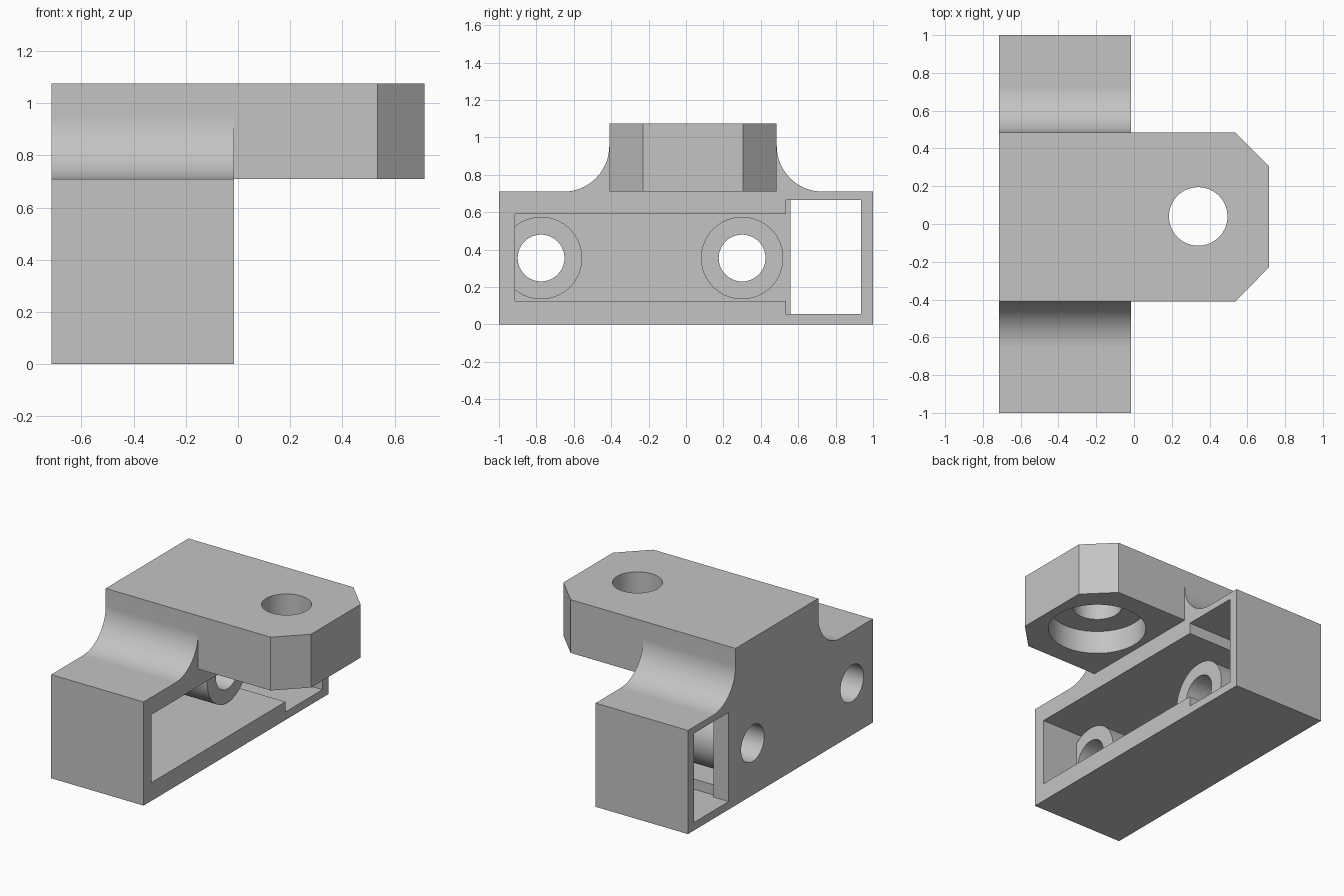
import bpy, bmesh
from math import sin, cos, pi, radians
from mathutils import Matrix, Vector

if "Cube" in bpy.data.objects:
    bpy.data.objects.remove(bpy.data.objects["Cube"], do_unlink=True)

grey = bpy.data.materials.new("plain grey")
grey.use_nodes = True
colour = (0.55, 0.55, 0.55, 1)
grey.diffuse_color = colour
grey.node_tree.nodes["Principled BSDF"].inputs["Base Color"].default_value = colour


def finish(bm, name):
    bmesh.ops.recalc_face_normals(bm, faces=bm.faces)
    mesh = bpy.data.meshes.new(name)
    bm.to_mesh(mesh)
    bm.free()
    mesh.materials.append(grey)
    obj = bpy.data.objects.new(name, mesh)
    bpy.context.collection.objects.link(obj)
    return obj


def prism(name, points, offset):
    """Extrude a closed outline of 3D points."""
    bm = bmesh.new()
    face = bm.faces.new([bm.verts.new(p) for p in points])
    ext = bmesh.ops.extrude_face_region(bm, geom=[face])
    verts = [g for g in ext["geom"] if isinstance(g, bmesh.types.BMVert)]
    bmesh.ops.translate(bm, verts=verts, vec=Vector(offset))
    return finish(bm, name)


def box(name, x, y, z):
    outline = [(x[0], y[a], z[b]) for a, b in ((0, 0), (1, 0), (1, 1), (0, 1))]
    return prism(name, outline, (x[1] - x[0], 0, 0))


def cylinder(name, radius, start, end):
    start, end = Vector(start), Vector(end)
    axis = end - start
    bm = bmesh.new()
    turn = axis.to_track_quat('Z', 'Y').to_matrix().to_4x4()
    bmesh.ops.create_cone(bm, cap_ends=True, segments=64, radius1=radius,
                          radius2=radius, depth=axis.length,
                          matrix=Matrix.Translation((start + end) / 2) @ turn)
    return finish(bm, name)


def combine(target, tool, operation):
    mod = target.modifiers.new(operation.lower(), 'BOOLEAN')
    mod.operation, mod.object, mod.solver = operation, tool, 'EXACT'
    bpy.context.view_layer.objects.active = target
    bpy.ops.object.modifier_apply(modifier=mod.name)
    bpy.data.objects.remove(tool, do_unlink=True)


# Main dimensions
BACK, FRONT, TIP = -0.715, -0.015, 0.715
BLOCK_TOP, TOP = 0.71, 1.075
ARM_RIGHT, ARM_LEFT = -0.41, 0.485
R, STEPS, CUT = 0.245, 16, 0.18

# Block with filleted shoulders, swept along x
profile = [(-1, 0), (-1, BLOCK_TOP)]
arc = [i * pi / 2 / STEPS for i in range(STEPS + 1)]
profile += [(ARM_RIGHT - R + R * sin(t), BLOCK_TOP + R - R * cos(t)) for t in arc]
profile += [(ARM_RIGHT, TOP), (ARM_LEFT, TOP)]
profile += [(ARM_LEFT + R - R * sin(t), BLOCK_TOP + R - R * cos(t)) for t in reversed(arc)]
profile += [(1, BLOCK_TOP), (1, 0)]
bracket = prism("bracket_body", [(BACK, y, z) for y, z in profile], (FRONT - BACK, 0, 0))

# Overhanging arm with chamfered tip
arm_outline = [(-0.3, ARM_RIGHT), (TIP - CUT, ARM_RIGHT), (TIP, ARM_RIGHT + CUT),
               (TIP, ARM_LEFT - CUT), (TIP - CUT, ARM_LEFT), (-0.3, ARM_LEFT)]
arm = prism("arm", [(x, y, BLOCK_TOP) for x, y in arm_outline], (0, 0, TOP - BLOCK_TOP))
combine(bracket, arm, 'UNION')

# Hollow pocket, taller end slot and window through the rear wall
WALL = -0.6
combine(bracket, box("pocket", (WALL, 0.1), (-0.915, 0.6), (0.125, 0.59)), 'DIFFERENCE')
combine(bracket, box("slot", (WALL, 0.1), (0.535, 0.935), (0.055, 0.665)), 'DIFFERENCE')
combine(bracket, box("window", (-0.8, -0.5), (0.56, 0.935), (0.055, 0.665)), 'DIFFERENCE')

# Screw bosses with through holes
for y in (-0.775, 0.3):
    boss = cylinder("boss", 0.22, (-0.65, y, 0.355), (-0.29, y, 0.355))
    combine(bracket, boss, 'UNION')
    bore = cylinder("bore", 0.125, (-0.8, y, 0.355), (-0.2, y, 0.355))
    combine(bracket, bore, 'DIFFERENCE')

# Arm hole with counterbore underneath
for radius, top in ((0.155, 1.2), (0.31, BLOCK_TOP + 0.16)):
    hole = cylinder("arm_hole", radius, (0.34, 0.04, 0.6), (0.34, 0.04, top))
    combine(bracket, hole, 'DIFFERENCE')

# Smooth curves, crisp edges
bpy.ops.object.select_all(action='DESELECT')
bracket.select_set(True)
bpy.context.view_layer.objects.active = bracket
bpy.ops.object.shade_smooth_by_angle(angle=radians(30))
weighted = bracket.modifiers.new("even_shading", 'WEIGHTED_NORMAL')
weighted.keep_sharp = True
